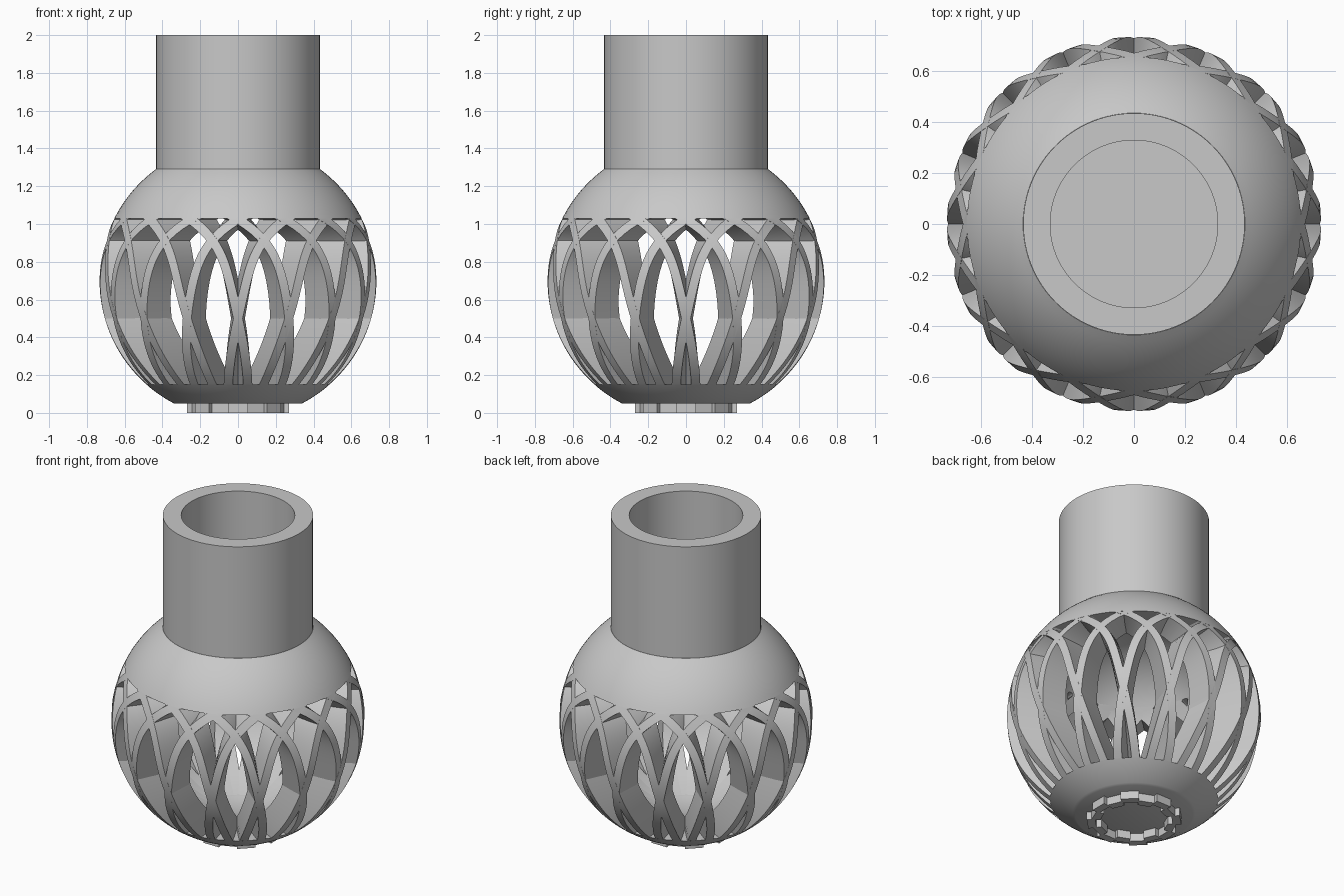
import bpy, bmesh, math

cube = bpy.data.objects.get("Cube")
if cube:
    bpy.data.objects.remove(cube, do_unlink=True)

# Main proportions
OUTER, INNER, CENTRE = 0.733, 0.57, 0.70
LOW, HIGH = 0.15, 1.03
BASE_Z, NECK_Z, TOP_Z = 0.05, 1.29, 2.0
NECK_R, BORE_R = 0.434, 0.328
RIBS = 16

grey = bpy.data.materials.new("light grey")
grey.use_nodes = True
colour = (0.58, 0.58, 0.58, 1)
grey.diffuse_color = colour
grey.node_tree.nodes["Principled BSDF"].inputs["Base Color"].default_value = colour


def ball(radius, z):
    return math.sqrt(max(radius ** 2 - (z - CENTRE) ** 2, 0))


def polar(bm, r, a, z):
    return bm.verts.new((r * math.sin(a), -r * math.cos(a), z))


def finish(name, bm):
    bmesh.ops.remove_doubles(bm, verts=bm.verts, dist=1e-5)
    bmesh.ops.recalc_face_normals(bm, faces=bm.faces)
    mesh = bpy.data.meshes.new(name)
    bm.to_mesh(mesh)
    bm.free()
    mesh.materials.append(grey)
    obj = bpy.data.objects.new(name, mesh)
    bpy.context.collection.objects.link(obj)
    bpy.ops.object.select_all(action="DESELECT")
    obj.select_set(True)
    bpy.context.view_layer.objects.active = obj
    bpy.ops.object.shade_smooth_by_angle(angle=math.radians(30))


def arc(radius, z0, z1, steps=12):
    zs = [z0 + (z1 - z0) * i / steps for i in range(steps + 1)]
    return [(ball(radius, z), z) for z in zs]


def lathe(name, profile, steps=96):
    bm = bmesh.new()
    verts = [bm.verts.new((r, 0, z)) for r, z in profile]
    edges = [bm.edges.new(pair) for pair in zip(verts, verts[1:])]
    bmesh.ops.spin(bm, geom=verts + edges, cent=(0, 0, 0), axis=(0, 0, 1),
                   angle=math.tau, steps=steps, use_duplicate=False)
    finish(name, bm)


# Closed bowl under the lattice
lathe("base_bowl", [(0, BASE_Z)] + arc(OUTER, BASE_Z, LOW)
      + arc(INNER, LOW, CENTRE - INNER, 6))

# Shoulder and open-topped neck, with the hollow dome beneath
lathe("shoulder_and_neck", arc(INNER, CENTRE + INNER, HIGH)
      + arc(OUTER, HIGH, NECK_Z)
      + [(NECK_R, NECK_Z), (NECK_R, TOP_Z), (BORE_R, TOP_Z),
         (BORE_R, NECK_Z + 0.02), (0, NECK_Z + 0.02)])


# Crossing ribs: two mirrored families that lean more as they rise
def lean(z):
    up = max(z - 0.5, 0)
    return math.radians(17.5 * (z - 0.5) + 340 * up ** 5)


# Each rib is wider inside than outside, so the openings taper inward
def add_rib(bm, turn, side, steps=32, half_out=0.024, half_in=0.036):
    rings = []
    for i in range(steps + 1):
        z = LOW + (HIGH - LOW) * i / steps
        r_out, r_in = ball(OUTER, z), ball(INNER, z)
        slope = (lean(z + 0.01) - lean(z - 0.01)) / 0.02
        stretch = math.hypot(1, r_out * slope)
        w_out, w_in = half_out * stretch / r_out, half_in * stretch / r_in
        a = turn + side * lean(z)
        rings.append([polar(bm, r_out, a - w_out, z), polar(bm, r_out, a + w_out, z),
                      polar(bm, r_in, a + w_in, z), polar(bm, r_in, a - w_in, z)])
    for low, high in zip(rings, rings[1:]):
        for k in range(4):
            n = (k + 1) % 4
            bm.faces.new((low[k], low[n], high[n], high[k]))
    bm.faces.new(rings[0])
    bm.faces.new(rings[-1])


for side, label in ((1, "left_leaning_ribs"), (-1, "right_leaning_ribs")):
    bm = bmesh.new()
    for i in range(RIBS):
        add_rib(bm, math.tau * i / RIBS, side)
    finish(label, bm)

# Stepped foot ring
bm = bmesh.new()
TEETH = 16
rows = []
for i in range(TEETH):
    shift = 0.028 * (i % 2)
    r_out, r_in = 0.275 - shift, 0.225 - shift
    for edge in (-0.5, 0.5):
        a = math.tau * (i + edge) / TEETH
        rows.append([polar(bm, r_out, a, 0), polar(bm, r_out, a, BASE_Z),
                     polar(bm, r_in, a, BASE_Z), polar(bm, r_in, a, 0)])
for i, row in enumerate(rows):
    nxt = rows[(i + 1) % len(rows)]
    for k in range(4):
        n = (k + 1) % 4
        bm.faces.new((row[k], row[n], nxt[n], nxt[k]))
finish("foot_ring", bm)
